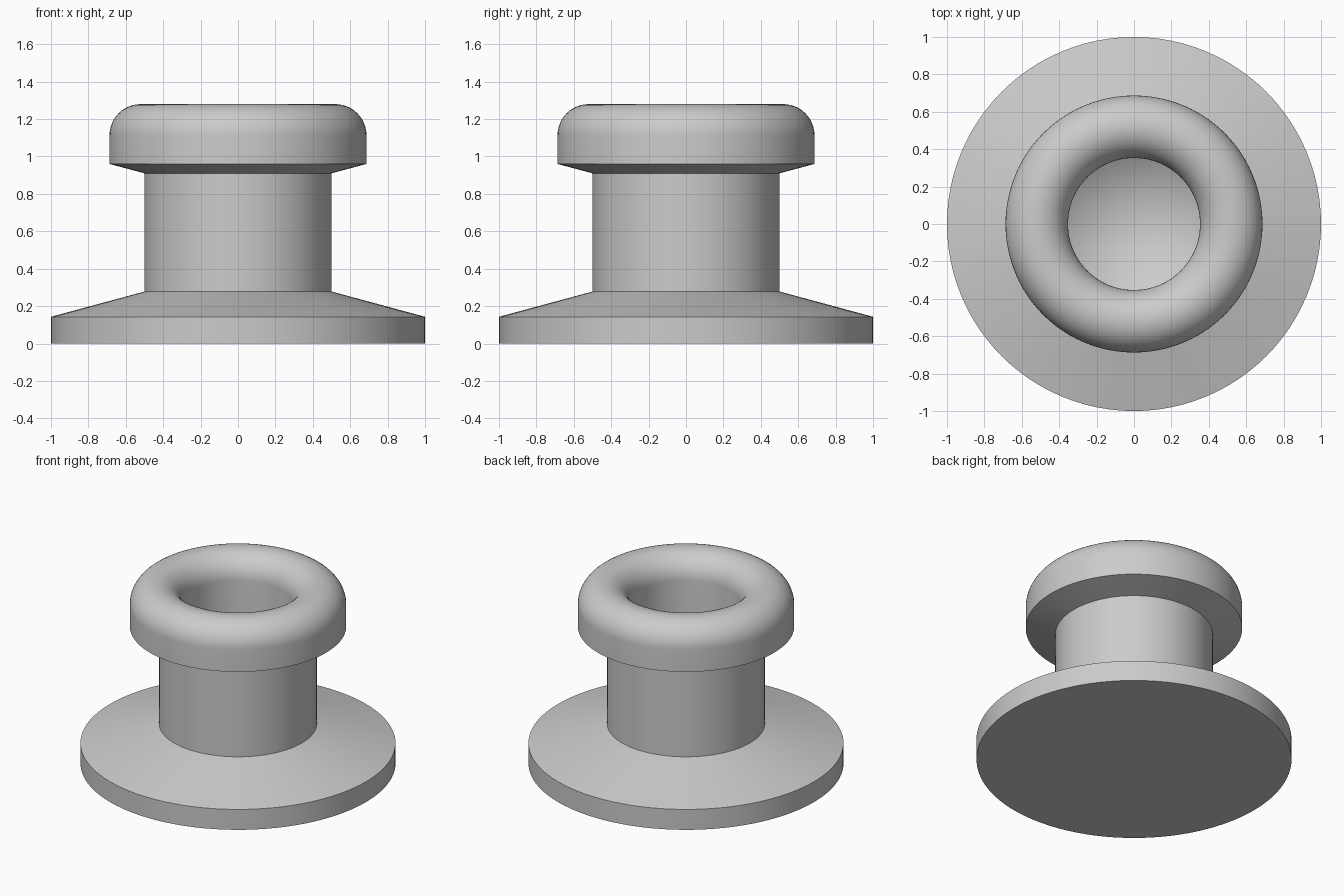
import bpy
import bmesh
from math import sin, cos, pi, radians
from mathutils import Matrix, Vector

cube = bpy.data.objects.get("Cube")
if cube:
    bpy.data.objects.remove(cube, do_unlink=True)

# Plain grey finish
grey = bpy.data.materials.new("grey")
grey.use_nodes = True
colour = (0.6, 0.6, 0.6, 1)
grey.diffuse_color = colour
grey.node_tree.nodes["Principled BSDF"].inputs["Base Color"].default_value = colour


def lathe(name, profile, steps=96):
    """Revolve a profile of (radius, height) points around the z axis."""
    bm = bmesh.new()
    verts = [bm.verts.new((r, 0, z)) for r, z in profile]
    edges = [bm.edges.new(pair) for pair in zip(verts, verts[1:])]
    bmesh.ops.spin(bm, geom=verts + edges, cent=(0, 0, 0), axis=(0, 0, 1),
                   angle=2 * pi, steps=steps, use_merge=True)
    bmesh.ops.remove_doubles(bm, verts=bm.verts, dist=0.0001)
    bmesh.ops.recalc_face_normals(bm, faces=bm.faces)
    mesh = bpy.data.meshes.new(name)
    bm.to_mesh(mesh)
    bm.free()
    mesh.materials.append(grey)
    obj = bpy.data.objects.new(name, mesh)
    bpy.context.collection.objects.link(obj)
    bpy.ops.object.select_all(action="DESELECT")
    obj.select_set(True)
    bpy.context.view_layer.objects.active = obj
    bpy.ops.object.shade_smooth_by_angle(angle=radians(25))
    return obj


# Wide base with a sloped top, straight stem and flared underside of the head
outside = [(0, 0), (1, 0), (1, 0.143), (0.5, 0.278), (0.5, 0.91), (0.687, 0.96)]

# Rounded rim, a half circle from the outer wall over into the bore
rim_radius, rim_centre, rim_height = 0.167, 0.52, 1.113
rim = [(rim_centre + rim_radius * cos(pi * i / 24),
        rim_height + rim_radius * sin(pi * i / 24)) for i in range(25)]

# Blind bore with a conical bottom
bore = [(rim_centre - rim_radius, 0.45), (0, 0.23)]

lathe("flanged_knob", outside + rim + bore)
